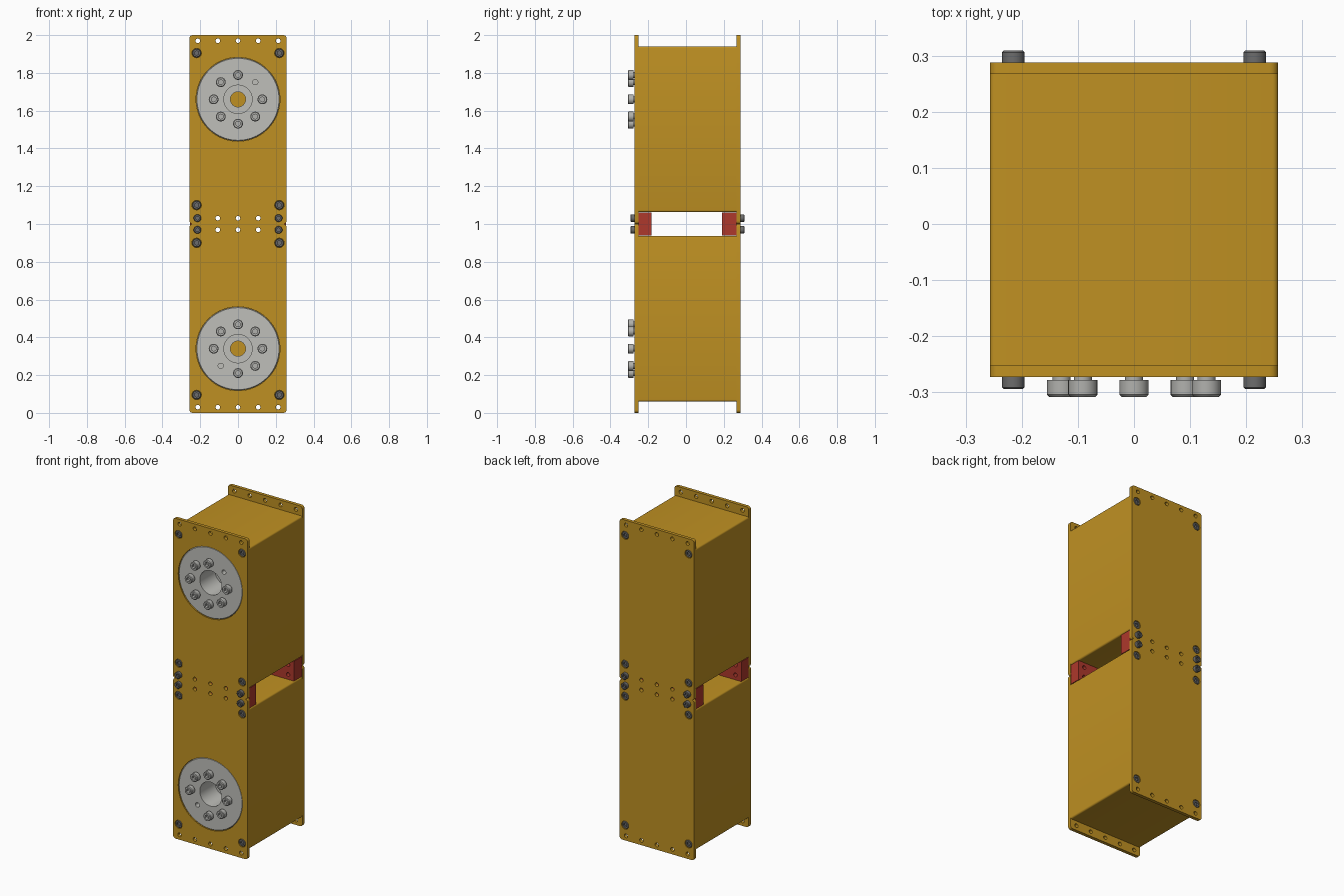
import bpy, bmesh, math
from mathutils import Matrix

if "Cube" in bpy.data.objects:
    bpy.data.objects.remove(bpy.data.objects["Cube"])


def material(name, rgb):
    m = bpy.data.materials.new(name)
    m.use_nodes = True
    m.diffuse_color = (*rgb, 1)
    bsdf = next(n for n in m.node_tree.nodes if n.type == 'BSDF_PRINCIPLED')
    bsdf.inputs["Base Color"].default_value = (*rgb, 1)
    return m


yellow = material("ochre_yellow", (0.52, 0.28, 0.016))
red = material("bracket_red", (0.42, 0.04, 0.025))
silver = material("light_grey", (0.52, 0.52, 0.49))
steel = material("bolt_grey", (0.44, 0.44, 0.42))
dark = material("dark_grey", (0.15, 0.15, 0.15))


def finish(name, bm, mat=None):
    bmesh.ops.recalc_face_normals(bm, faces=bm.faces)
    mesh = bpy.data.meshes.new(name)
    bm.to_mesh(mesh)
    bm.free()
    ob = bpy.data.objects.new(name, mesh)
    bpy.context.collection.objects.link(ob)
    if mat:
        mesh.materials.append(mat)
    return ob


def select(ob):
    bpy.ops.object.select_all(action='DESELECT')
    ob.select_set(True)
    bpy.context.view_layer.objects.active = ob


def smooth(ob):
    select(ob)
    bpy.ops.object.shade_smooth_by_angle(angle=math.radians(35))


def block(name, lo, hi, mat, radius=0):
    """Box between two corners, its y-parallel edges rounded."""
    bm = bmesh.new()
    bmesh.ops.create_cube(bm, size=1)
    for v in bm.verts:
        v.co = [(a + b) / 2 + c * (b - a) for a, b, c in zip(lo, hi, v.co)]
    if radius:
        edges = [e for e in bm.edges
                 if abs(e.verts[0].co.y - e.verts[1].co.y) > 1e-5]
        bmesh.ops.bevel(bm, geom=edges, offset=radius, segments=4,
                        profile=0.5, affect='EDGES')
    return finish(name, bm, mat)


def lathe(name, profile, mat, segments=32):
    """Spin (radius, y) points around the y axis."""
    bm = bmesh.new()
    vs = [bm.verts.new((r, y, 0)) for r, y in profile]
    es = [bm.edges.new(pair) for pair in zip(vs, vs[1:])]
    bmesh.ops.spin(bm, geom=vs + es, cent=(0, 0, 0), axis=(0, 1, 0),
                   angle=math.tau, steps=segments)
    bmesh.ops.remove_doubles(bm, verts=bm.verts, dist=1e-5)
    return finish(name, bm, mat)


def cut(ob, rods, sides=24):
    """Drill rods given as (x, z, radius, y0, y1)."""
    bm = bmesh.new()
    for x, z, r, y0, y1 in rods:
        m = (Matrix.Translation((x, (y0 + y1) / 2, z))
             @ Matrix.Rotation(math.pi / 2, 4, 'X'))
        n = 64 if r > 0.1 else sides
        bmesh.ops.create_cone(bm, cap_ends=True, segments=n, radius1=r,
                              radius2=r, depth=y1 - y0, matrix=m)
    tool = finish("cutter", bm)
    tool.hide_render = True
    select(ob)
    mod = ob.modifiers.new("drill", 'BOOLEAN')
    mod.operation, mod.solver, mod.object = 'DIFFERENCE', 'EXACT', tool
    bpy.ops.object.modifier_apply(modifier=mod.name)
    bpy.data.objects.remove(tool)


FRONT, BACK, THICK, HALF = -0.273, 0.288, 0.021, 0.257
HUB_Z = 1.66
hole_xs = [-0.213, -0.107, 0, 0.107, 0.213]
end_holes = [(x, z, 0.012, -1, 1) for x in hole_xs for z in (1.031, 1.97)]
corners = [(s * 0.219, z) for s in (-1, 1) for z in (1.1, 1.905)]
sinks = [(x, z, 0.025, -1, 1) for x, z in corners]
hub_bore = (0, HUB_Z, 0.222, -1, 0)
unit = []

# Housing and its two flange plates
housing = block("upper_housing", (-HALF, FRONT + THICK, 1.063),
                (HALF, BACK - THICK, 1.94), yellow, 0.01)
cut(housing, [hub_bore])
front_plate = block("upper_front_plate", (-HALF, FRONT, 1),
                    (HALF, FRONT + THICK, 2), yellow, 0.016)
cut(front_plate, end_holes + sinks + [hub_bore])
back_plate = block("upper_back_plate", (-HALF, BACK - THICK, 1),
                   (HALF, BACK, 2), yellow, 0.016)
cut(back_plate, end_holes + sinks)
unit += [housing, front_plate, back_plate]

# Output hub with a deep centre bore
hub = lathe("upper_hub", [(0.04, -0.01), (0.04, -0.12), (0.075, -0.12),
                          (0.075, -0.27), (0.217, -0.27), (0.221, -0.266),
                          (0.221, -0.01), (0.04, -0.01)], silver, 64)
bolt_ring = [(0.129 * math.cos(i * math.pi / 4), 0.129 * math.sin(i * math.pi / 4))
             for i in range(8)]
open_x, open_z = bolt_ring.pop(1)
cut(hub, [(open_x, open_z, 0.014, -1, -0.2)])
hub.location.z = HUB_Z
unit.append(hub)


def socket_screw(name, r, top, seat, shank, mat):
    """Cylinder-head screw facing -y with a hex socket."""
    c = r * 0.15
    ob = lathe(name, [(0, 0.03), (shank, 0.03), (shank, seat), (r, seat),
                      (r, top + c), (r - c, top), (0, top)], mat, 24)
    cut(ob, [(0, 0, r * 0.52, top - 0.1, top + (seat - top) * 0.55)], sides=6)
    smooth(ob)
    return ob


def place(source, name, x, y, z, back=False):
    ob = bpy.data.objects.new(name, source.data)
    bpy.context.collection.objects.link(ob)
    ob.location = (x, y, z)
    ob.rotation_euler.z = math.pi if back else 0
    unit.append(ob)


hub_bolt = socket_screw("hub_bolt", 0.026, -0.035, -0.005, 0.016, steel)
joint_screw = socket_screw("joint_screw", 0.02, -0.021, 0, 0.0115, dark)
flush_screw = socket_screw("flush_screw", 0.0235, 0.001, 0.018, 0.012, dark)

# Bolts on the hub
for i, (x, z) in enumerate(bolt_ring):
    place(hub_bolt, f"upper_hub_bolt_{i + 1}", x, FRONT, HUB_Z + z)

# Screws on both plates
for side, y, back in (("front", FRONT, False), ("back", BACK, True)):
    for i, (x, z) in enumerate(corners):
        place(flush_screw, f"upper_{side}_flush_screw_{i + 1}", x, y, z, back)
    for i, x in enumerate((-0.215, 0.215)):
        place(joint_screw, f"upper_{side}_joint_screw_{i + 1}", x, y, 1.031, back)

for source in (hub_bolt, joint_screw, flush_screw):
    bpy.data.objects.remove(source)
for ob in (housing, front_plate, back_plate, hub):
    smooth(ob)

# Lower unit: the upper one turned upside down about the joint
turn = (Matrix.Translation((0, 0, 1)) @ Matrix.Rotation(math.pi, 4, 'Y')
        @ Matrix.Translation((0, 0, -1)))
for ob in unit:
    twin = ob.copy()
    twin.name = ob.name.replace("upper", "lower")
    bpy.context.collection.objects.link(twin)
    twin.matrix_basis = (turn @ Matrix.LocRotScale(
        ob.location, ob.rotation_euler, ob.scale))

# Red spacer bars joining the two units
bar_holes = [(x, z, 0.012, -1, 1) for x in hole_xs for z in (0.969, 1.031)]
for name, y0, y1 in (("front_joint_bar", FRONT + THICK, -0.183),
                     ("back_joint_bar", 0.19, BACK - THICK)):
    bar = block(name, (-0.254, y0, 0.938), (0.254, y1, 1.062), red)
    cut(bar, bar_holes)
    smooth(bar)
